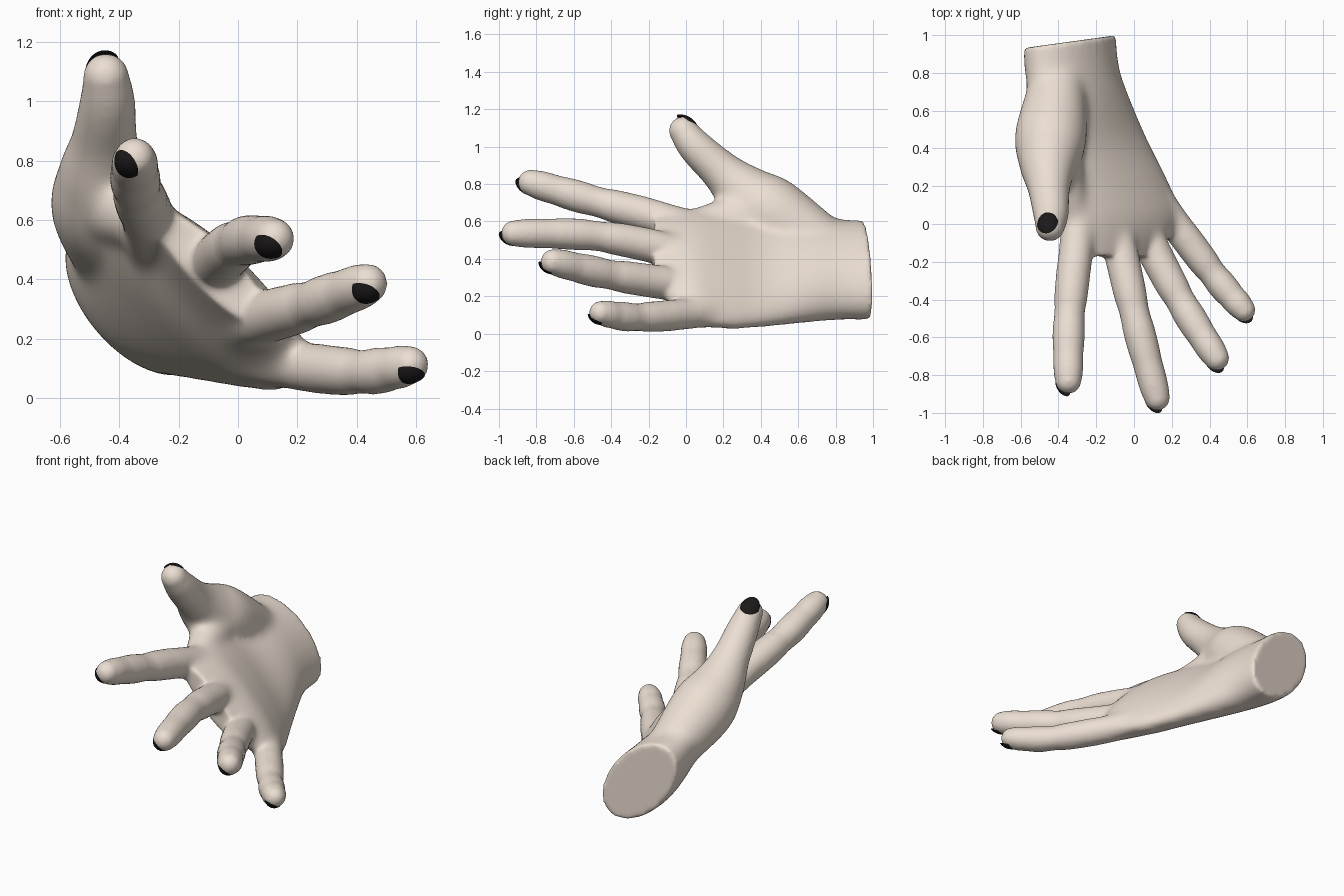
import bpy, bmesh, math
from mathutils import Vector, Matrix

if "Cube" in bpy.data.objects:
    bpy.data.objects.remove(bpy.data.objects["Cube"])

SEG = 32


def spline(pts, steps=8):
    """Catmull-Rom through tuples of any length."""
    p = [pts[0]] + list(pts) + [pts[-1]]
    out = []
    for i in range(1, len(p) - 2):
        for s in range(steps):
            t = s / steps
            out.append([0.5 * (2 * b + (c - a) * t + (2 * a - 5 * b + 4 * c - d) * t * t
                               + (3 * b - a - 3 * c + d) * t ** 3)
                        for a, b, c, d in zip(p[i - 1], p[i], p[i + 1], p[i + 2])])
    out.append(list(pts[-1]))
    return out


def loft(bm, rings):
    vs = [[bm.verts.new(co) for co in ring] for ring in rings]
    for r0, r1 in zip(vs, vs[1:]):
        for k in range(SEG):
            j = (k + 1) % SEG
            bm.faces.new((r0[k], r0[j], r1[j], r1[k]))
    bm.faces.new(vs[0][::-1])
    bm.faces.new(vs[-1])


def tube(bm, path):
    """Round tube through (x, y, z, radius) with a domed tip."""
    path = list(path)
    c, r = Vector(path[-1][:3]), path[-1][3]
    d = (c - Vector(path[-2][:3])).normalized()
    for i in range(1, 6):
        a = i * math.pi / 11
        path.append([*(c + d * r * math.sin(a)), r * math.cos(a)])
    rings = []
    for i, q in enumerate(path):
        t = (Vector(path[min(i + 1, len(path) - 1)][:3]) - Vector(path[max(i - 1, 0)][:3])).normalized()
        u = t.cross(Vector((1, 0, 1))).normalized()
        w = t.cross(u)
        rings.append([Vector(q[:3]) + q[3] * (u * math.cos(k * math.tau / SEG) + w * math.sin(k * math.tau / SEG))
                      for k in range(SEG)])
    loft(bm, rings)


def finger(pts, radius):
    """Finger path: thick at the knuckle, pinched at two joints, slimmer at the tip."""
    path = spline(pts)
    for i, q in enumerate(path):
        t = i / (len(path) - 1)
        dip = .1 * math.exp(-((t - .64) / .05) ** 2) + .05 * math.exp(-((t - .84) / .04) ** 2)
        q.append(radius * (1 + .2 * (1 - t) - dip - .15 * t ** 12))
    return path


bm = bmesh.new()

# Palm and wrist: oval sections x, y, z, half width, half thickness
palm = [(-.34, .965, .34, .31, .18), (-.32, .78, .345, .33, .18), (-.2, .4, .355, .42, .15),
        (-.12, .2, .35, .435, .135), (-.05, .02, .365, .40, .115), (-.09, -.17, .44, .27, .075)]
rings = []
for x, y, z, a, b in spline(palm):
    ang = math.radians(45 + 5 * max(y, 0))
    ca, sa = math.cos(ang), math.sin(ang)
    full = 1 - .25 * math.exp(-((y - .42) / .2) ** 2)   # hollow of the palm
    slant = max(0, y - .78) * .75                       # oblique wrist end
    ring = []
    for k in range(SEG):
        t = k * math.tau / SEG
        p, q = a * math.cos(t), b * math.sin(t)
        q *= full if q > 0 else 1
        dx, dz = -ca * p + sa * q, sa * p + ca * q
        ring.append((x + dx, y + slant * dx, z + dz))
    rings.append(ring)
loft(bm, rings)

# Fingers and thumb, running from inside the palm to the tip
digits = {
    "index": finger([(-.28, .2, .5), (-.305, -.1, .607), (-.343, -.5, .712), (-.348, -.83, .808)], .082),
    "middle": finger([(-.15, .2, .36), (-.08, -.1, .45), (.01, -.5, .525), (.122, -.92, .537)], .081),
    "ring": finger([(-.03, .2, .23), (.085, -.1, .27), (.26, -.43, .32), (.437, -.71, .385)], .08),
    "little": finger([(.02, .28, .14), (.22, 0, .105), (.43, -.28, .088), (.58, -.455, .112)], .075),
    "thumb": spline([(-.4, .78, .45, .14), (-.44, .47, .64, .192), (-.455, .31, .755, .155),
                     (-.45, .185, .87, .112), (-.44, .05, 1.0, .093), (-.445, -.015, 1.085, .077)]),
}
for path in digits.values():
    tube(bm, path)
# Web of skin between thumb and index finger
tube(bm, spline([(-.43, .4, .65, .14), (-.32, .06, .59, .085)]))

# Fuse everything into one skin
me = bpy.data.meshes.new("hand_parts")
bmesh.ops.recalc_face_normals(bm, faces=bm.faces)
bm.to_mesh(me)
bm.free()
hand = bpy.data.objects.new("hand", me)
bpy.context.collection.objects.link(hand)
rem = hand.modifiers.new("fuse", 'REMESH')
rem.mode, rem.voxel_size, rem.use_smooth_shade = 'VOXEL', .012, True
fused = bpy.data.meshes.new_from_object(hand.evaluated_get(bpy.context.evaluated_depsgraph_get()))
hand.modifiers.clear()
hand.data = fused
skin = bpy.data.materials.new("skin")
skin.diffuse_color = (.84, .74, .65, 1)
skin.use_nodes = True
skin.node_tree.nodes["Principled BSDF"].inputs["Base Color"].default_value = skin.diffuse_color
fused.materials.clear()
fused.materials.append(skin)

# Soften all of it lightly, and the palm strongly so the fingers melt into it
group = hand.vertex_groups.new(name="palm")
for v in fused.vertices:
    x, y, z = v.co
    w = min(1, max(0, (y - .25 * x + .14) / .12)) * min(1, max(0, (.9 - z) / .15)) * min(1, max(0, (.92 - y) / .1))
    if w > 0:
        group.add([v.index], w, 'REPLACE')
for name, count, vg in (("soften", 10, ""), ("melt", 70, "palm")):
    sm = hand.modifiers.new(name, 'SMOOTH')
    sm.factor, sm.iterations, sm.vertex_group = .5, count, vg

# Dark nails: domed caps hugging the back of each fingertip
dark = bpy.data.materials.new("dark_nail")
dark.diffuse_color = (.012, .01, .01, 1)
dark.use_nodes = True
dark.node_tree.nodes["Principled BSDF"].inputs["Base Color"].default_value = dark.diffuse_color
for i, (name, path) in enumerate(digits.items()):
    tip = path[-1]
    c, r = Vector(tip[:3]), tip[3]
    N = Vector((-.7 + .17 * i, -.45, -.55 - .1 * i)) if name != "thumb" else Vector((-.27, .62, .73))
    N.normalize()
    L = c - Vector(path[-4][:3])
    L = (L - N * L.dot(N)).normalized()
    W = L.cross(N)
    bm = bmesh.new()
    bmesh.ops.create_uvsphere(bm, u_segments=32, v_segments=32, radius=1)
    bmesh.ops.delete(bm, geom=[v for v in bm.verts if v.co.z < .5], context='VERTS')
    bmesh.ops.scale(bm, vec=(r * .92, r * 1.22, r * 1.04), verts=bm.verts)
    rot = Matrix((W, L, N)).transposed().to_4x4()
    bmesh.ops.transform(bm, matrix=Matrix.Translation(c + L * r * .03) @ rot, verts=bm.verts)
    for f in bm.faces:
        f.smooth = True
    me = bpy.data.meshes.new(name + "_nail")
    bm.to_mesh(me)
    bm.free()
    me.materials.append(dark)
    bpy.context.collection.objects.link(bpy.data.objects.new(name + "_nail", me))
